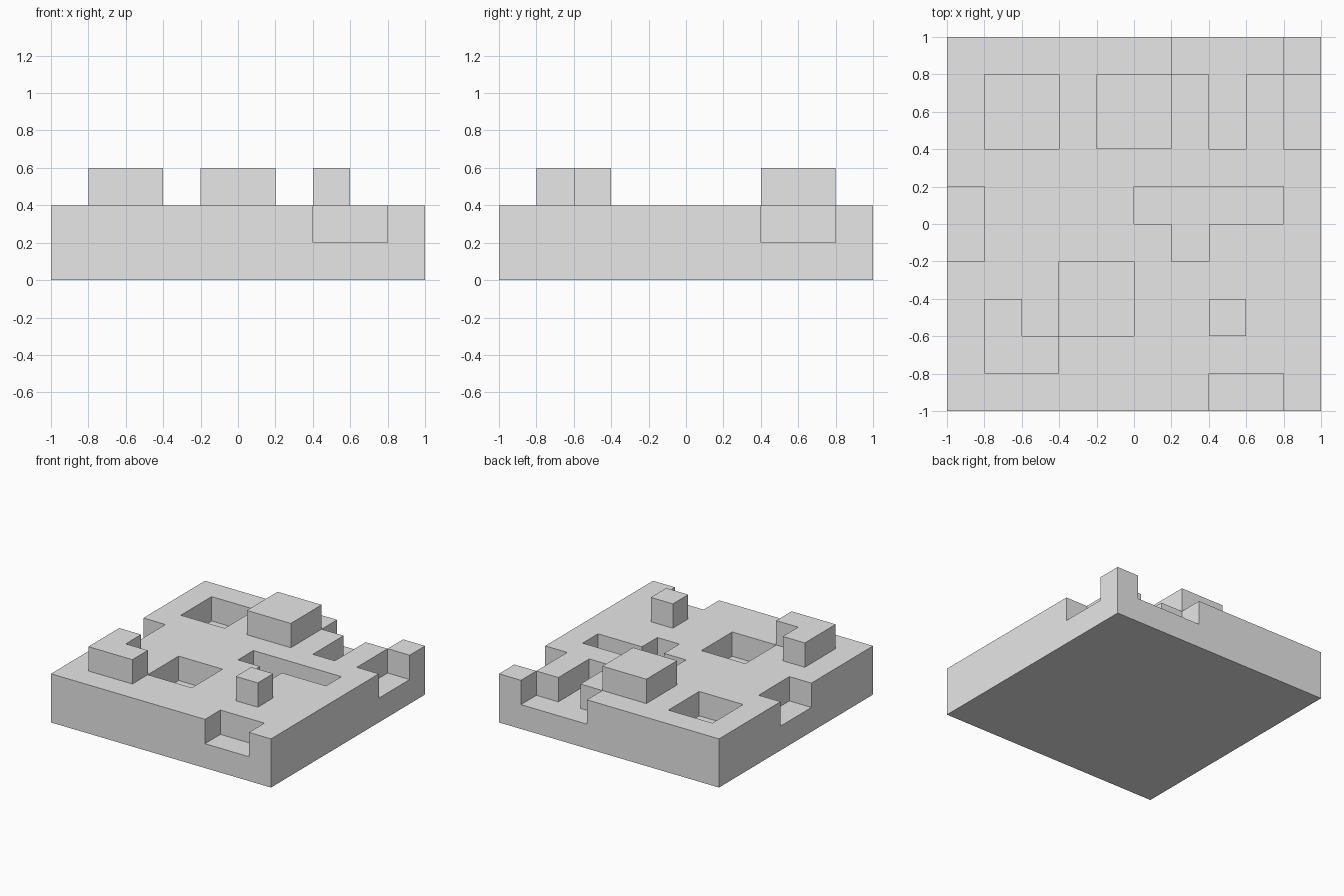
import bpy
import bmesh

cube = bpy.data.objects.get("Cube")
if cube:
    bpy.data.objects.remove(cube, do_unlink=True)

CELL = 0.2           # every part sits on a ten by ten grid of cells
FLOOR, DECK, RAISED = CELL, 2 * CELL, 3 * CELL

grey = bpy.data.materials.new("light_grey")
grey.use_nodes = True
colour = (0.8, 0.8, 0.8, 1)
grey.diffuse_color = colour
grey.node_tree.nodes["Principled BSDF"].inputs["Base Color"].default_value = colour


def prism(name, outline, bottom, top):
    """Extrude an outline given in grid cells, counted from the front corner."""
    bm = bmesh.new()
    verts = [bm.verts.new((x * CELL - 1, y * CELL - 1, bottom)) for x, y in outline]
    face = bm.faces.new(verts)
    moved = bmesh.ops.extrude_face_region(bm, geom=[face])["geom"]
    bmesh.ops.translate(bm, vec=(0, 0, top - bottom),
                        verts=[v for v in moved if isinstance(v, bmesh.types.BMVert)])
    bmesh.ops.recalc_face_normals(bm, faces=bm.faces)
    mesh = bpy.data.meshes.new(name)
    bm.to_mesh(mesh)
    bm.free()
    mesh.materials.append(grey)
    obj = bpy.data.objects.new(name, mesh)
    bpy.context.collection.objects.link(obj)
    return obj


def rect(left, front, right, back):
    return [(left, front), (right, front), (right, back), (left, back)]


# Base slab
slab = prism("base_slab", rect(0, 0, 10, 10), 0, DECK)

# Sunken pits and edge notches; the notches run past the slab edge
recesses = {
    "back_pit": rect(1, 7, 3, 9),
    "front_pit": rect(3, 2, 5, 4),
    "middle_trench": [(5, 5), (6, 5), (6, 4), (7, 4), (7, 5), (9, 5), (9, 6), (5, 6)],
    "front_notch": rect(7, -1, 9, 1),
    "side_notch_right": rect(-1, 4, 1, 6),
    "side_notch_left": rect(9, 7, 11, 9),
    "back_notch": [(7, 7), (8, 7), (8, 9), (9, 9), (9, 11), (6, 11), (6, 9), (7, 9)],
}
cutters = []
for name, outline in recesses.items():
    cutter = prism(name + "_cutter", outline, FLOOR, RAISED)
    cutter.hide_render = True
    cutters.append(cutter)
    cut = slab.modifiers.new(name, "BOOLEAN")
    cut.operation = "DIFFERENCE"
    cut.solver = "EXACT"
    cut.object = cutter

# Apply the cuts and discard the cutters
bpy.context.view_layer.objects.active = slab
for name in recesses:
    bpy.ops.object.modifier_apply(modifier=name)
for cutter in cutters:
    bpy.data.objects.remove(cutter, do_unlink=True)

# Raised blocks
prism("back_block", rect(4, 7, 6, 9), DECK, RAISED)
prism("small_block", rect(7, 2, 8, 3), DECK, RAISED)
prism("corner_block", [(1, 1), (3, 1), (3, 2), (2, 2), (2, 3), (1, 3)], DECK, RAISED)
